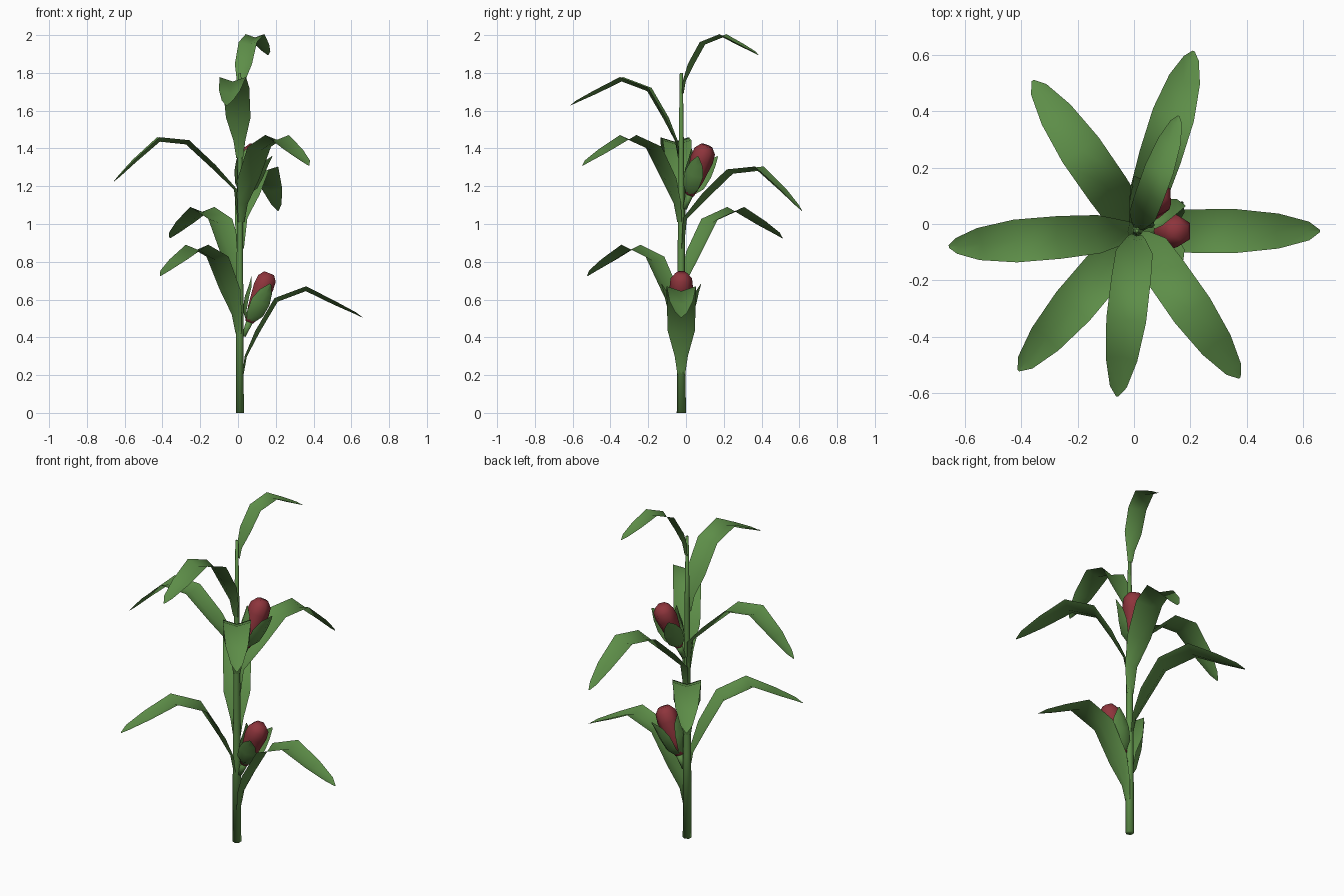
import bpy, bmesh
from math import sin, cos, pi, radians
from mathutils import Vector, Matrix

if "Cube" in bpy.data.objects:
    bpy.data.objects.remove(bpy.data.objects["Cube"])

STALK = Vector((0.01, -0.025, 0))


def material(name, col):
    m = bpy.data.materials.new(name)
    m.diffuse_color = (*col, 1)
    m.use_nodes = True
    m.node_tree.nodes["Principled BSDF"].inputs["Base Color"].default_value = m.diffuse_color
    return m


GREEN = material("leaf_green", (0.11, 0.27, 0.065))
RED = material("kernel_red", (0.27, 0.035, 0.045))


def finish(name, bm, mat, matrix):
    bmesh.ops.transform(bm, matrix=matrix, verts=bm.verts)
    me = bpy.data.meshes.new(name)
    bm.to_mesh(me)
    bm.free()
    me.materials.append(mat)
    for p in me.polygons:
        p.use_smooth = True
    ob = bpy.data.objects.new(name, me)
    bpy.context.collection.objects.link(ob)


def lathe(name, rings, sides, mat, matrix):
    """Closed tapering tube from (radius, z) rings."""
    bm = bmesh.new()
    loops = [[bm.verts.new((r * cos(2 * pi * (i + .5) / sides),
                            r * sin(2 * pi * (i + .5) / sides), z))
              for i in range(sides)] for r, z in rings]
    for a, b in zip(loops, loops[1:]):
        for i in range(sides):
            j = (i + 1) % sides
            bm.faces.new((a[i], a[j], b[j], b[i]))
    bm.faces.new(loops[0][::-1])
    bm.faces.new(loops[-1])
    finish(name, bm, mat, matrix)


def blade(name, path, matrix, fold=0.33):
    """V-folded leaf from (reach, height, half width) stations."""
    bm = bmesh.new()
    rows = []
    for i, (r, z, w) in enumerate(path):
        p, q = path[max(i - 1, 0)], path[min(i + 1, len(path) - 1)]
        n = Vector((p[1] - q[1], 0, q[0] - p[0])).normalized()
        c = Vector((r, 0, z))
        edge, mid = c + n * w * fold * .4, c - n * w * fold * .6
        side = Vector((0, w, 0))
        rows.append([bm.verts.new(v) for v in (edge - side, mid, edge + side)])
    for a, b in zip(rows, rows[1:]):
        for i in range(2):
            bm.faces.new((a[i], b[i], b[i + 1], a[i + 1]))
    finish(name, bm, GREEN, matrix)


def place(z, azimuth, scale=1.0):
    return (Matrix.Translation(STALK + Vector((0, 0, z)))
            @ Matrix.Rotation(radians(azimuth), 4, 'Z') @ Matrix.Scale(scale, 4))


# Stalk
lathe("stalk", [(.024, 0), (.022, .5), (.018, 1.0), (.014, 1.4), (.008, 1.8)],
      6, GREEN, Matrix.Translation(STALK))

# Leaves: an upright arching shape and a lower spreading shape
ARCH = [(.015, 0, .02), (.03, .1, .035), (.09, .23, .072), (.19, .4, .077),
        (.35, .46, .078), (.5, .385, .062), (.61, .33, .033), (.65, .305, .004)]
SPREAD = [(.01, 0, .02), (.025, .16, .035), (.14, .28, .068), (.28, .41, .076),
          (.43, .425, .076), (.56, .31, .057), (.64, .23, .028), (.67, .2, .004)]
LEAVES = [(ARCH, .20, 0, 1), (ARCH, .42, 229.7, 1), (ARCH, .62, 124.7, 1),
          (SPREAD, .87, 72.5, 1), (ARCH, 1.01, 305, .98), (SPREAD, 1.025, 184.7, 1),
          (ARCH, 1.35, 263.2, .91), (ARCH, 1.69, 70, .67)]
for k, (shape, z, az, s) in enumerate(LEAVES):
    blade(f"leaf_{k + 1}", shape, place(z, az, s))

# Cobs, each leaning out of the stalk inside three husk leaves
HUSK = [(.01, 0, .018), (.05, .05, .046), (.068, .12, .052),
        (.085, .18, .036), (.108, .23, .004)]
INNER = [(.01, 0, .018), (.045, .05, .04), (.06, .12, .045),
         (.066, .18, .032), (.08, .23, .004)]
for name, z, az in (("lower", .48, 0), ("upper", 1.155, 60)):
    base = place(z, az) @ Matrix.Translation((.05, 0, 0)) @ Matrix.Rotation(radians(22), 4, 'Y')
    lathe(name + "_cob", [(.025, 0), (.045, .08), (.062, .2), (.057, .25), (.032, .28)],
          6, RED, base)
    # Short stem joining cob to stalk
    lathe(name + "_cob_stem", [(.012, -.08), (.022, .01)], 6, GREEN, base)
    for i, (a, shape) in enumerate(((-75, HUSK), (75, HUSK), (180, INNER))):
        blade(f"{name}_husk_{i + 1}", shape,
              base @ Matrix.Rotation(radians(a), 4, 'Z'), .5)
